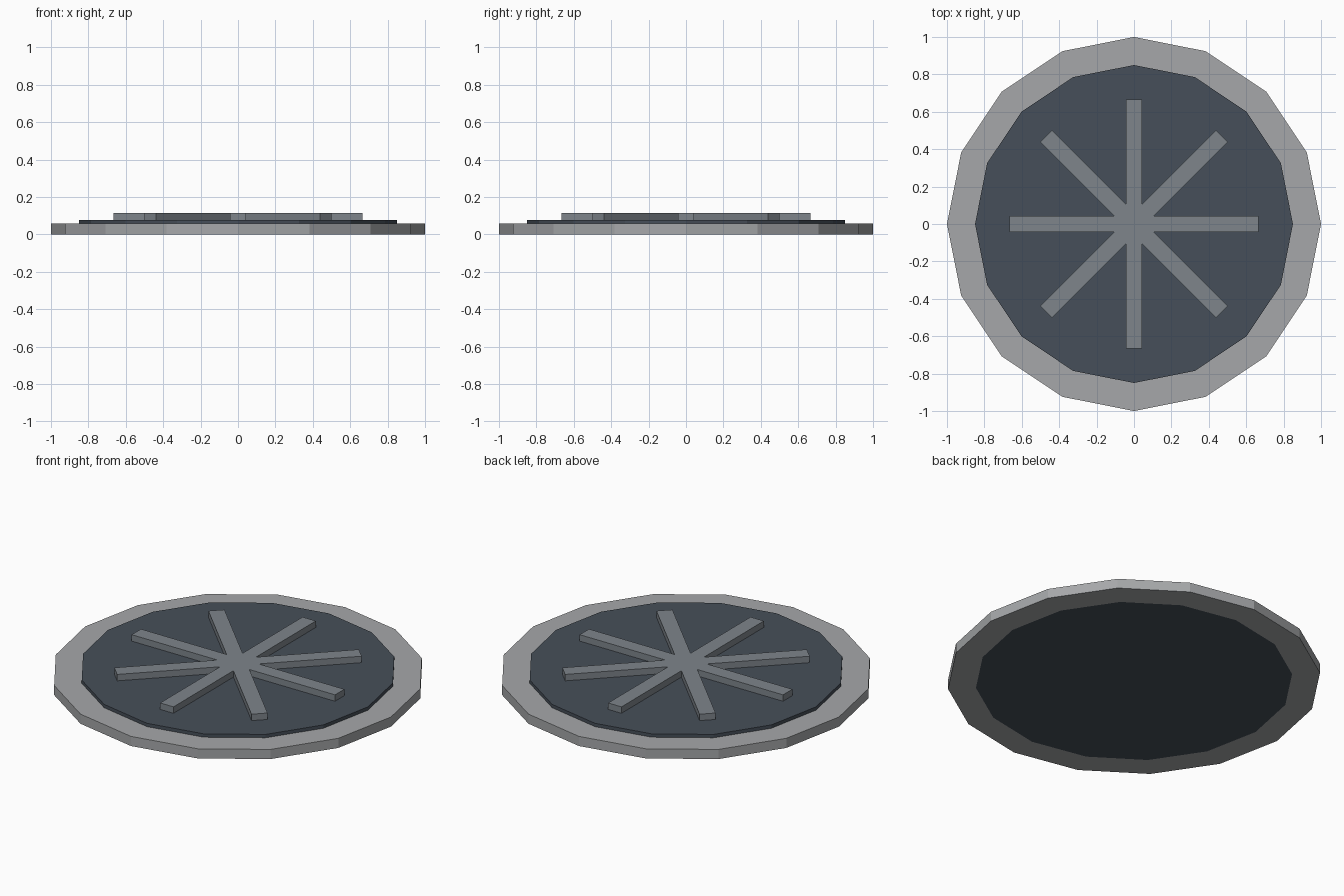
import bpy, bmesh
from math import sin, cos, pi

if "Cube" in bpy.data.objects:
    bpy.data.objects.remove(bpy.data.objects["Cube"])

SIDES = 16


def material(name, rgb):
    m = bpy.data.materials.new(name)
    m.diffuse_color = (*rgb, 1)
    m.use_nodes = True
    m.node_tree.nodes["Principled BSDF"].inputs["Base Color"].default_value = m.diffuse_color
    return m


def circle(r):
    return [(r * cos(2 * pi * i / SIDES), r * sin(2 * pi * i / SIDES)) for i in range(SIDES)]


def finish(name, bm, mat):
    bmesh.ops.recalc_face_normals(bm, faces=bm.faces)
    me = bpy.data.meshes.new(name)
    bm.to_mesh(me)
    bm.free()
    me.materials.append(mat)
    ob = bpy.data.objects.new(name, me)
    bpy.context.collection.objects.link(ob)
    return ob


def prism(name, outline, z0, z1, mat):
    bm = bmesh.new()
    low = [bm.verts.new((x, y, z0)) for x, y in outline]
    high = [bm.verts.new((x, y, z1)) for x, y in outline]
    n = len(outline)
    bm.faces.new(low)
    bm.faces.new(high)
    for i in range(n):
        j = (i + 1) % n
        bm.faces.new((low[i], low[j], high[j], high[i]))
    return finish(name, bm, mat)


def ring(name, r_in, r_out, z0, z1, mat):
    bm = bmesh.new()
    loops = [[bm.verts.new((x, y, z)) for x, y in circle(r)]
             for r, z in ((r_out, z0), (r_out, z1), (r_in, z1), (r_in, z0))]
    for k in range(4):
        a, b = loops[k], loops[(k + 1) % 4]
        for i in range(SIDES):
            j = (i + 1) % SIDES
            bm.faces.new((a[i], a[j], b[j], b[i]))
    return finish(name, bm, mat)


# Outer rim and the dark plate that fills it
ring("rim", 0.85, 1.0, 0, 0.057, material("light_grey", (0.38, 0.39, 0.40)))
prism("plate", circle(0.85), 0, 0.077, material("dark_slate", (0.062, 0.078, 0.10)))

# Raised eight-armed star: two tip corners and one notch per arm
half, reach = 0.0435, 0.665
notch = half / sin(pi / 8)
star = []
for k in range(8):
    a = k * pi / 4
    c, s = cos(a), sin(a)
    star += [(reach * c + half * s, reach * s - half * c),
             (reach * c - half * s, reach * s + half * c),
             (notch * cos(a + pi / 8), notch * sin(a + pi / 8))]
prism("star_spokes", star, 0.077, 0.115, material("mid_grey", (0.21, 0.235, 0.26)))
